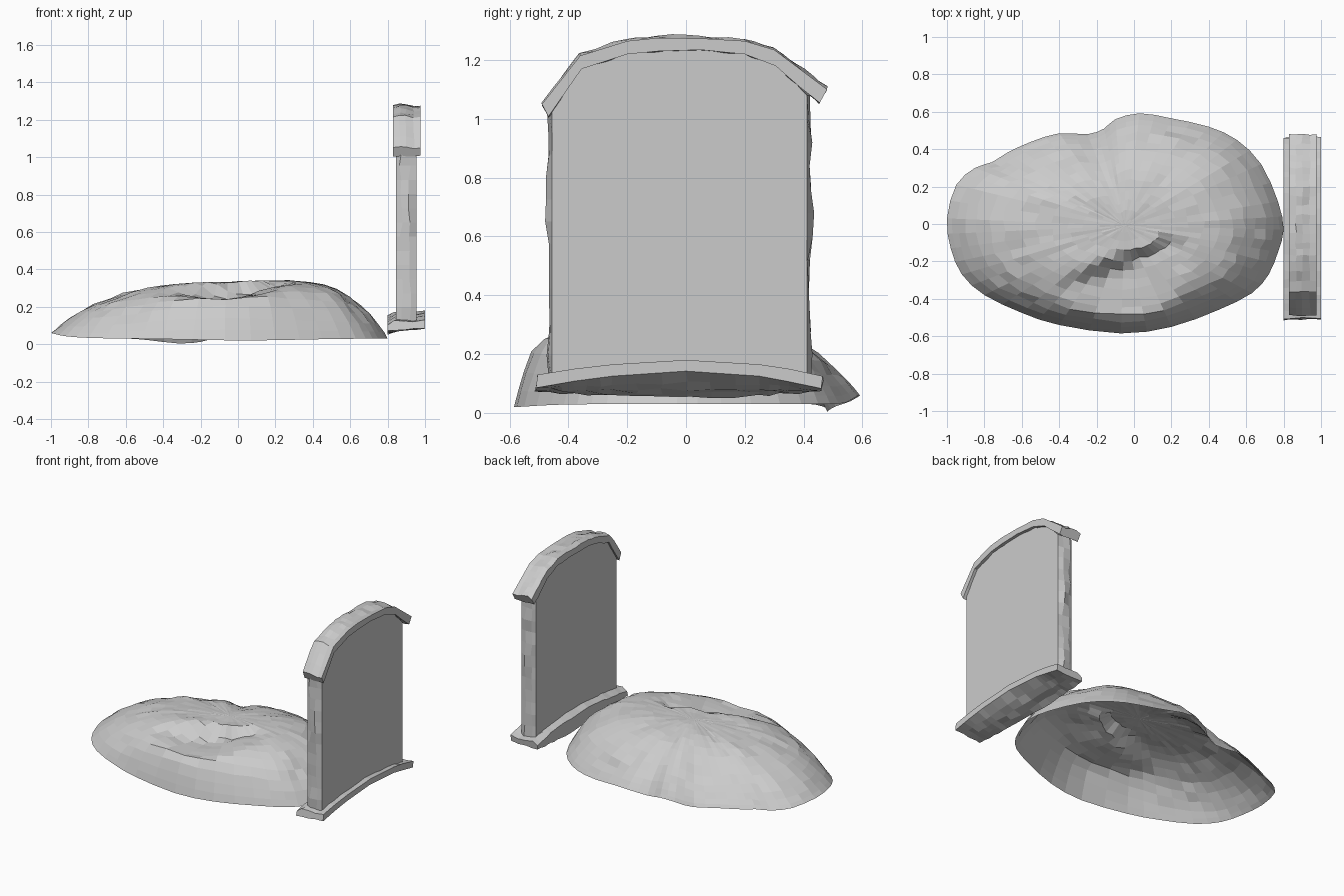
import bpy, bmesh, random
from math import exp
from mathutils import Vector, noise

if "Cube" in bpy.data.objects:
    bpy.data.objects.remove(bpy.data.objects["Cube"])

random.seed(4)


def jit(a):
    return random.uniform(-a, a)


def loft(name, rings, start=True, end=True):
    """Skin closed rings of equal length, optionally capping both ends."""
    bm = bmesh.new()
    vs = [[bm.verts.new(p) for p in r] for r in rings]
    n = len(rings[0])
    for a, b in zip(vs, vs[1:]):
        for i in range(n):
            j = (i + 1) % n
            bm.faces.new((a[i], a[j], b[j], b[i]))
    if start:
        bm.faces.new(vs[0][::-1])
    if end:
        bm.faces.new(vs[-1])
    bmesh.ops.recalc_face_normals(bm, faces=bm.faces)
    me = bpy.data.meshes.new(name)
    bm.to_mesh(me)
    bm.free()
    ob = bpy.data.objects.new(name, me)
    bpy.context.collection.objects.link(ob)
    return ob


def lerp_path(pts, n):
    """Insert n linear steps per span of an open path."""
    out = []
    for a, b in zip(pts, pts[1:]):
        out += [Vector(a).lerp(Vector(b), k / n) for k in range(n)]
    return out + [Vector(pts[-1])]


# Earth mound: open-bottomed shell, irregular oval outline
outline = [(.8, -.03), (.77, .12), (.68, .32), (.55, .45), (.4, .52), (.2, .565),
           (.03, .592), (-.1, .56), (-.16, .51), (-.25, .48), (-.4, .485),
           (-.55, .44), (-.68, .38), (-.76, .33), (-.85, .30), (-.95, .21),
           (-1, .03), (-.98, -.13), (-.92, -.27), (-.8, -.38), (-.6, -.475),
           (-.4, -.54), (-.07, -.585), (.2, -.55), (.45, -.46), (.63, -.37),
           (.72, -.27), (.77, -.15)]
n = len(outline)
rim = []
for i in range(n):
    p0, p1, p2, p3 = (Vector(outline[(i + k) % n]) for k in (-1, 0, 1, 2))
    rim += [p1, (9 * (p1 + p2) - p0 - p3) / 16]
centre = Vector((-.05, -.01))


def bump(x, y, cx, cy, r):
    return exp(-((x - cx) ** 2 + (y - cy) ** 2) / r ** 2)


def mound_point(edge, t):
    d = edge - centre
    c, s = d.normalized()
    x, y = centre + d * t
    # steep front, gentle back, rounded ends
    power = c * c * (5 if c > 0 else 3) + s * s * (8 if s < 0 else 2.8)
    z0 = (.03 - .01 * bump(*edge, .05, -.6, .4) + .03 * bump(*edge, -1, 0, .3)
          + .03 * bump(*edge, .05, .59, .2) - .027 * bump(*edge, -.27, .48, .16))
    top = .325 + .016 * bump(x, y, .3, 0, .4)
    z = z0 + (top - z0) * (1 - t ** power)
    # slumped terrace across the front and a hollow at the back
    below = -.16 + .38 * (x + .05) - y
    if below > 0 and -.6 < x < .3:
        ledge = .262 - .025 * bump(x, 0, -.1, 0, .15)
        fade = max(0, min(1, below / .06, 5 * (x + .6), 4 * (.3 - x)))
        z += fade * (min(z, ledge) - z)
    z -= .03 * bump(x, y, -.4, .36, .09)
    # clods
    inner = min(1, 8 * (1 - t))
    z += inner * min(1, 3 * t) * (.012 * noise.noise((x * 7, y * 7, 3)) + jit(.0035))
    k = jit(.012) * inner * min(1, 4 * t)
    return (x + d.x * k, y + d.y * k, z)


steps = (1, .975, .94, .89, .83, .76, .68, .59, .5, .41, .32, .23, .14, .06, .005)
loft("grave_mound", [[mound_point(e, t) for e in rim] for t in steps], start=False)

# Headstone slab: flat faces, rough bulging edge
arch = [(.31, 1.185), (.2, 1.225), (0, 1.24), (-.2, 1.23), (-.36, 1.175)]
right = lerp_path([(.412, .12), (.412, 1.08)], 12)
left = lerp_path([(-.456, 1.03), (-.456, .12)], 12)
under = [(-.25, .15), (0, .165), (.25, .15)]
xs = (.845, .872, .92, .955)
rings = []
for k, x in enumerate(xs):
    ring = []
    for side, pts in ((1, right), (-1, left)):
        for p in pts:
            out = 0
            if k in (1, 2):
                out = .01 + .016 * noise.noise((x * 9, p[1] * 5, side)) + jit(.007)
            ring.append((x + (jit(.01) if k in (1, 2) else 0), p[0] + side * out, p[1]))
        if side == 1:
            ring += [(x, *p) for p in arch]
    rings.append(ring + [(x, *p) for p in under])
loft("headstone_slab", rings)


def rough_strip(name, outer, inner, cols, tilt_top, tilt_bottom, rough, n=3):
    """Curved band across y; cols are its x positions, right edge last."""
    rings = []
    for a, b in zip(lerp_path(outer, n), lerp_path(inner, n)):
        sag = .15 + 1.7 * (b[1] - .083) / .06  # underside sags most at mid-span
        upper, lower = [], []
        for k, x in enumerate(cols):
            r = rough if k < len(cols) - 1 else 0
            dx = jit(r) if 0 < k else 0
            upper.append((x + dx, a[0] + jit(r), a[1] + tilt_top[k] + jit(r)))
            lower.append((x + dx, b[0] + jit(r), b[1] + tilt_bottom[k] * sag + jit(r)))
        rings.append(upper + lower[::-1])
    loft(name, rings)


# Arched cap over the slab
rough_strip("headstone_cap",
            [(-.49, 1.05), (-.36, 1.215), (-.2, 1.265), (-.1, 1.275), (.05, 1.274),
             (.2, 1.265), (.3, 1.235), (.4, 1.16), (.48, 1.1)],
            [(-.468, 1.008), (-.355, 1.17), (-.2, 1.22), (-.1, 1.23), (.05, 1.235),
             (.2, 1.22), (.305, 1.18), (.385, 1.11), (.455, 1.055)],
            (.83, .865, .90, .94, .975), (.002, .009, .005, -.004, 0), (0,) * 5, .005)

# Bowed footing, sagging towards the mound
rough_strip("headstone_base",
            [(-.505, .13), (-.38, .15), (-.25, .165), (0, .18), (.25, .165), (.35, .15), (.465, .125)],
            [(-.51, .085), (-.38, .108), (-.25, .125), (0, .142), (.25, .125), (.35, .106), (.46, .083)],
            (.80, .84, .89, .94, 1.0), (-.025, -.006, -.008, -.012, 0),
            (-.05, -.042, -.034, -.022, 0), .006)
